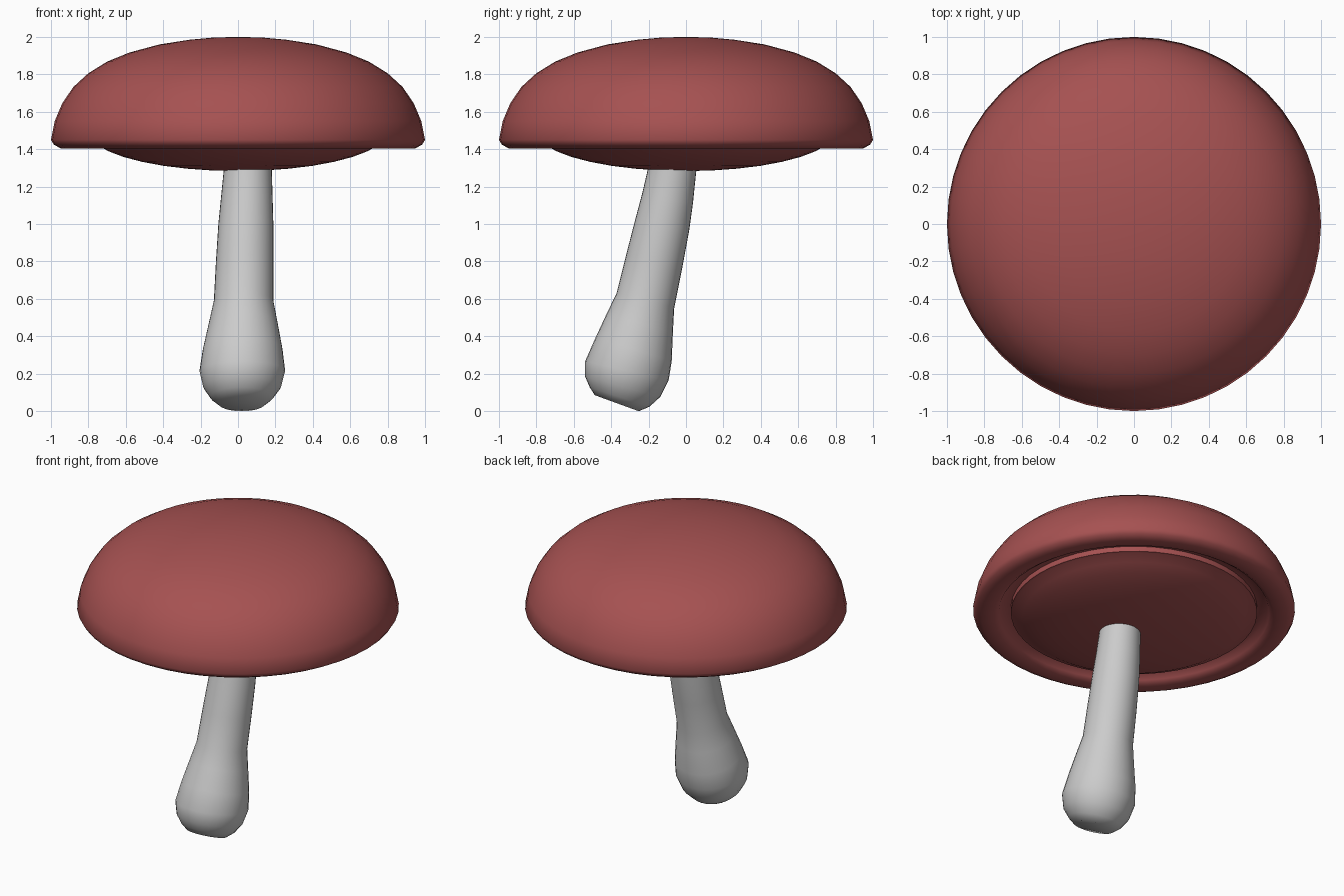
import bpy, bmesh, math
from mathutils import Vector, Matrix

if "Cube" in bpy.data.objects:
    bpy.data.objects.remove(bpy.data.objects["Cube"])


def loft(name, rings, sides, colour, sharp):
    """Bridge circles given as (centre, radius, tilt about x); zero radius makes a pole."""
    bm = bmesh.new()
    loops = []
    for c, r, tilt in rings:
        if r == 0:
            loops.append([bm.verts.new(c)])
            continue
        rot = Matrix.Rotation(math.radians(tilt), 3, 'X')
        loops.append([bm.verts.new(Vector(c) + rot @ Vector((
            r * math.cos(2 * math.pi * i / sides),
            r * math.sin(2 * math.pi * i / sides), 0))) for i in range(sides)])
    for a, b in zip(loops, loops[1:]):
        for i in range(sides):
            j = (i + 1) % sides
            if len(a) == 1:
                bm.faces.new((a[0], b[i], b[j]))
            elif len(b) == 1:
                bm.faces.new((a[i], a[j], b[0]))
            else:
                bm.faces.new((a[i], a[j], b[j], b[i]))
    for end in (loops[0], loops[-1]):
        if len(end) > 1:
            bm.faces.new(end)
    bmesh.ops.recalc_face_normals(bm, faces=bm.faces[:])
    mesh = bpy.data.meshes.new(name)
    bm.to_mesh(mesh)
    bm.free()
    mesh.materials.append(colour)
    ob = bpy.data.objects.new(name, mesh)
    bpy.context.collection.objects.link(ob)
    bpy.ops.object.select_all(action='DESELECT')
    ob.select_set(True)
    bpy.context.view_layer.objects.active = ob
    bpy.ops.object.shade_smooth_by_angle(angle=math.radians(sharp))
    return ob


def turned(name, profile, sides, colour, sharp):
    return loft(name, [((0, 0, z), r, 0) for r, z in profile], sides, colour, sharp)


def paint(name, rgb):
    mat = bpy.data.materials.new(name)
    mat.diffuse_color = (*rgb, 1)
    mat.use_nodes = True
    mat.node_tree.nodes["Principled BSDF"].inputs["Base Color"].default_value = mat.diffuse_color
    return mat


red = paint("cap_red", (0.38, 0.083, 0.083))
grey = paint("stem_grey", (0.58, 0.58, 0.58))

# Domed cap with a rolled rim and a groove underneath
turned("cap", [
    (0, 2.0), (0.13, 1.997), (0.26, 1.985), (0.42, 1.96), (0.58, 1.917),
    (0.70, 1.868), (0.80, 1.806), (0.88, 1.733), (0.94, 1.645), (0.98, 1.55),
    (1.0, 1.45), (0.985, 1.425), (0.95, 1.405), (0.87, 1.405),
    (0.84, 1.425), (0.82, 1.46), (0.74, 1.46), (0, 1.46)], 48, red, 65)

# Bulging gill disc below the cap
turned("gills", [(0, 1.48), (0.765, 1.48), (0.765, 1.425)] + [
    (0.80 * math.sin(a), 1.495 - 0.212 * math.cos(a))
    for a in [math.radians(d) for d in (70, 60, 50, 40, 30, 20, 10)]
] + [(0, 1.283)], 48, red, 35)

# Leaning stem with a swollen base
loft("stem", [
    ((0.02, -0.37, 0.042), 0.125, -20),
    ((0.02, -0.355, 0.075), 0.168, -18),
    ((0.022, -0.338, 0.13), 0.208, -15),
    ((0.023, -0.316, 0.215), 0.229, -13),
    ((0.025, -0.28, 0.33), 0.213, -17),
    ((0.028, -0.247, 0.47), 0.184, -16),
    ((0.03, -0.217, 0.59), 0.159, -15),
    ((0.036, -0.17, 0.80), 0.154, -14),
    ((0.042, -0.126, 1.0), 0.147, -12),
    ((0.047, -0.098, 1.14), 0.138, -11),
    ((0.052, -0.075, 1.28), 0.129, -9),
    ((0.056, -0.055, 1.42), 0.124, -8)], 32, grey, 50)
